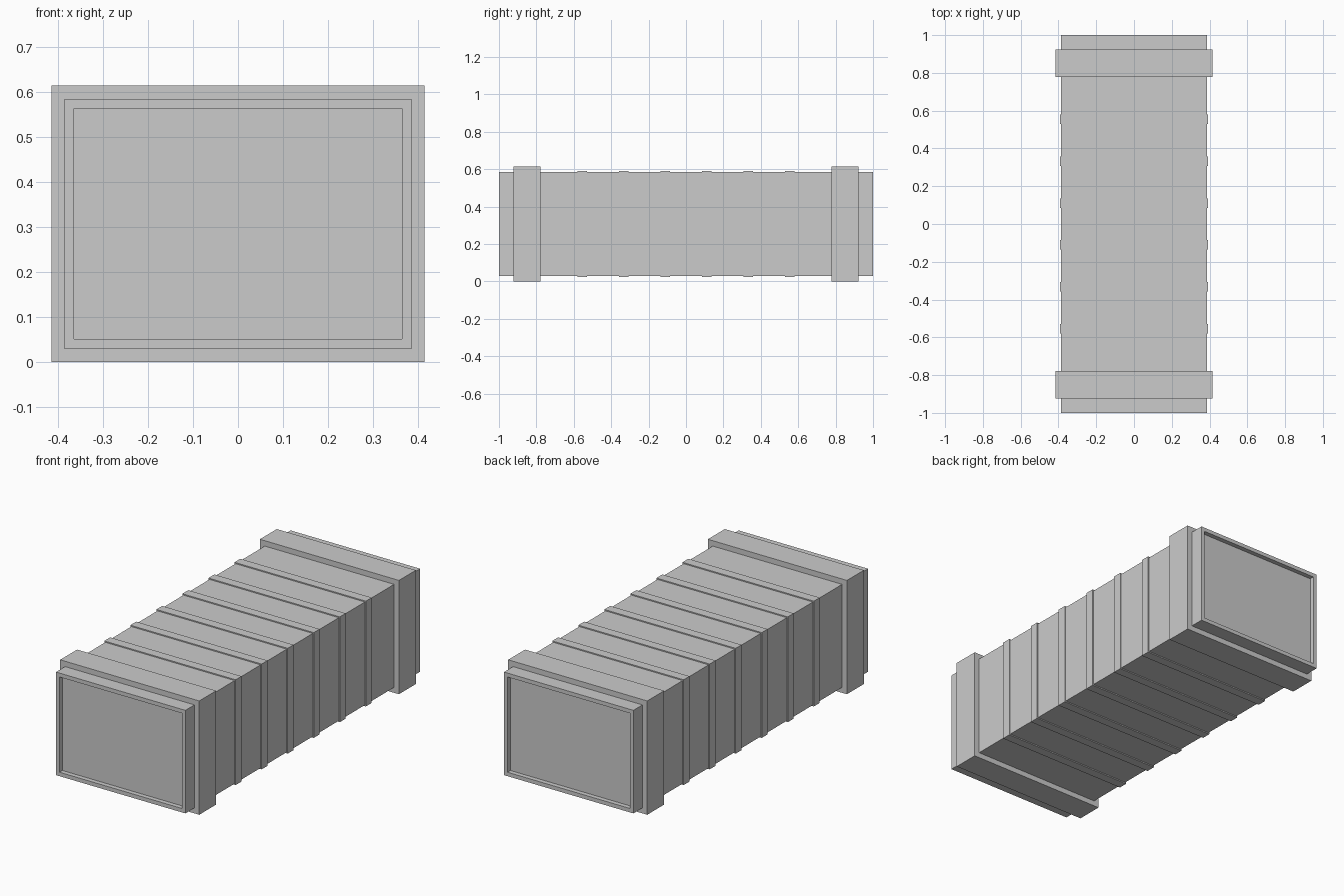
import bpy, bmesh

if "Cube" in bpy.data.objects:
    bpy.data.objects.remove(bpy.data.objects["Cube"])

ZC = 0.307          # height of the box axis
HX, HZ = 0.386, 0.278   # half width and half height of the body


def box(name, hx, hz, y, depth):
    bm = bmesh.new()
    bmesh.ops.create_cube(bm, size=1)
    bmesh.ops.scale(bm, vec=(2 * hx, depth, 2 * hz), verts=bm.verts)
    me = bpy.data.meshes.new(name)
    bm.to_mesh(me)
    bm.free()
    ob = bpy.data.objects.new(name, me)
    ob.location = (0, y, ZC)
    bpy.context.collection.objects.link(ob)
    return ob


# Long body with a framed, shallow recessed panel at each end
body = box("body", HX, HZ, 0, 2)
bm = bmesh.new()
bm.from_mesh(body.data)
ends = [f for f in bm.faces if abs(f.normal.y) > 0.9]
bmesh.ops.inset_individual(bm, faces=ends, thickness=0.03)
for f in ends:
    offset = f.normal * -0.025
    # Extrude the panel straight inward so the frame gets square walls
    new = bmesh.ops.extrude_discrete_faces(bm, faces=[f])["faces"][0]
    bmesh.ops.translate(bm, vec=offset, verts=new.verts)
bmesh.ops.recalc_face_normals(bm, faces=bm.faces)
bm.to_mesh(body.data)
bm.free()

# Heavy bands near both ends, resting on the ground
for side, label in ((-1, "front"), (1, "back")):
    box(label + "_band", 0.415, ZC, side * 0.851, 0.144)

# Six thin ribs wrapped around the middle
for i in range(6):
    box(f"rib_{i + 1}", HX + 0.006, HZ + 0.006, (i - 2.5) * 0.222, 0.05)
